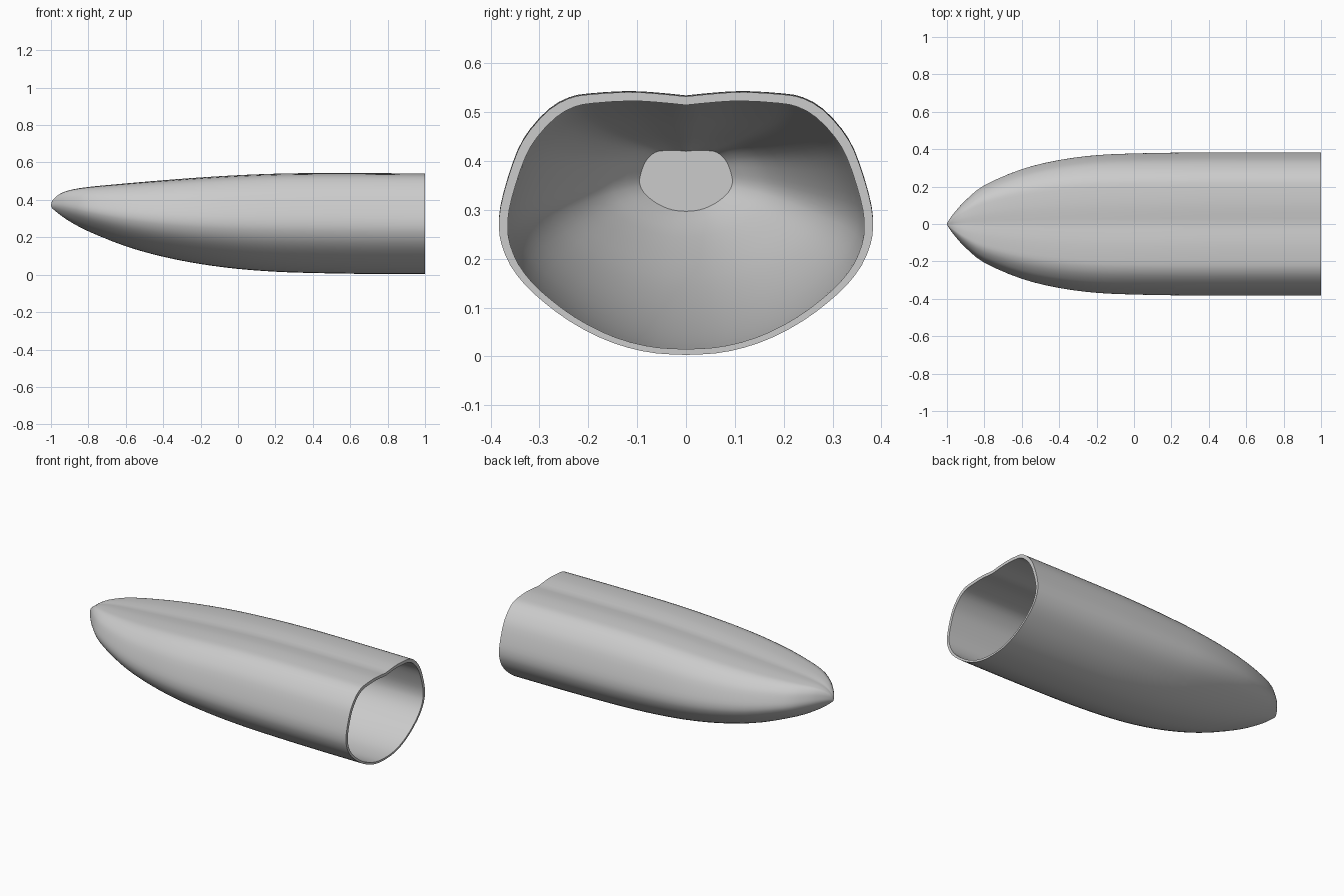
import bpy, bmesh, math
from mathutils import Vector

if "Cube" in bpy.data.objects:
    bpy.data.objects.remove(bpy.data.objects["Cube"])

grey = bpy.data.materials.new("light grey")
grey.diffuse_color = (0.6, 0.6, 0.6, 1)
grey.use_nodes = True
grey.node_tree.nodes["Principled BSDF"].inputs["Base Color"].default_value = grey.diffuse_color


def smooth_path(points, steps):
    """Catmull-Rom curve through the points."""
    pts = [Vector(p) for p in points]
    pts = [2 * pts[0] - pts[1]] + pts + [2 * pts[-1] - pts[-2]]
    out = []
    for a, b, c, d in zip(pts, pts[1:], pts[2:], pts[3:]):
        for i in range(steps):
            t = i / steps
            out.append(0.5 * (2 * b + (c - a) * t + (2 * a - 5 * b + 4 * c - d) * t * t
                              + (3 * b - a - 3 * c + d) * t ** 3))
    return out + [pts[-2]]


# Half cross-section, bottom to top: (y, z), with a shallow groove along the top
half = [(0, .003), (.06, .006), (.12, .018), (.18, .040), (.24, .073), (.29, .110),
        (.33, .147), (.36, .187), (.378, .23), (.383, .265), (.380, .305), (.366, .36),
        (.345, .42), (.32, .463), (.28, .506), (.24, .529), (.20, .537), (.12, .542),
        (.06, .539), (0, .533)]
right = [(y / .383, (z - .003) / .539) for y, z in smooth_path(half, 2)]
section = right + [(-y, z) for y, z in right[-2:0:-1]]

# Outer stations along the length: (x, top, bottom, half width)
outer = [(-1, .370, .370, 0), (-.995, .391, .357, .012), (-.98, .411, .343, .035),
         (-.95, .433, .319, .073), (-.9, .452, .285, .127), (-.8, .469, .232, .207),
         (-.6, .488, .152, .293), (-.4, .505, .096, .342), (-.2, .520, .057, .368),
         (0, .532, .031, .377), (.2, .540, .016, .381), (.4, .543, .009, .383),
         (.7, .543, .004, .383), (1, .541, .003, .383)]
# Inner stations leave a wall that thickens towards the nose
inner = []
for x, top, bottom, width in outer[4:]:
    k = max(0, -x - .4) / .5
    inner.append((x, top - .018 - .012 * k, bottom + .012, width - .018 - .014 * k))


def add_ring(bm, station):
    x, top, bottom, width = station
    return [bm.verts.new((x, y * width, bottom + z * (top - bottom))) for y, z in section]


def bridge(bm, a, b):
    n = len(a)
    for i in range(n):
        j = (i + 1) % n
        bm.faces.new((a[i], a[j], b[j], b[i]))


bm = bmesh.new()
# Outer skin, starting from the nose point
path = smooth_path(outer, 3)
tip = bm.verts.new((-1, 0, .370))
outer_rings = [add_ring(bm, s) for s in path[1:]]
first = outer_rings[0]
for i in range(len(first)):
    bm.faces.new((tip, first[i], first[(i + 1) % len(first)]))
for a, b in zip(outer_rings, outer_rings[1:]):
    bridge(bm, a, b)
# Hollow interior with a flat end wall
inner_rings = [add_ring(bm, s) for s in smooth_path(inner, 3)]
bm.faces.new(inner_rings[0])
for a, b in zip(inner_rings, inner_rings[1:]):
    bridge(bm, a, b)
# Open rear rim
bridge(bm, outer_rings[-1], inner_rings[-1])
bmesh.ops.recalc_face_normals(bm, faces=bm.faces)

mesh = bpy.data.meshes.new("hollow_nose_shell")
bm.to_mesh(mesh)
bm.free()
mesh.materials.append(grey)
shell = bpy.data.objects.new("hollow_nose_shell", mesh)
bpy.context.collection.objects.link(shell)
bpy.context.view_layer.objects.active = shell
shell.select_set(True)
bpy.ops.object.shade_smooth_by_angle(angle=math.radians(35))
